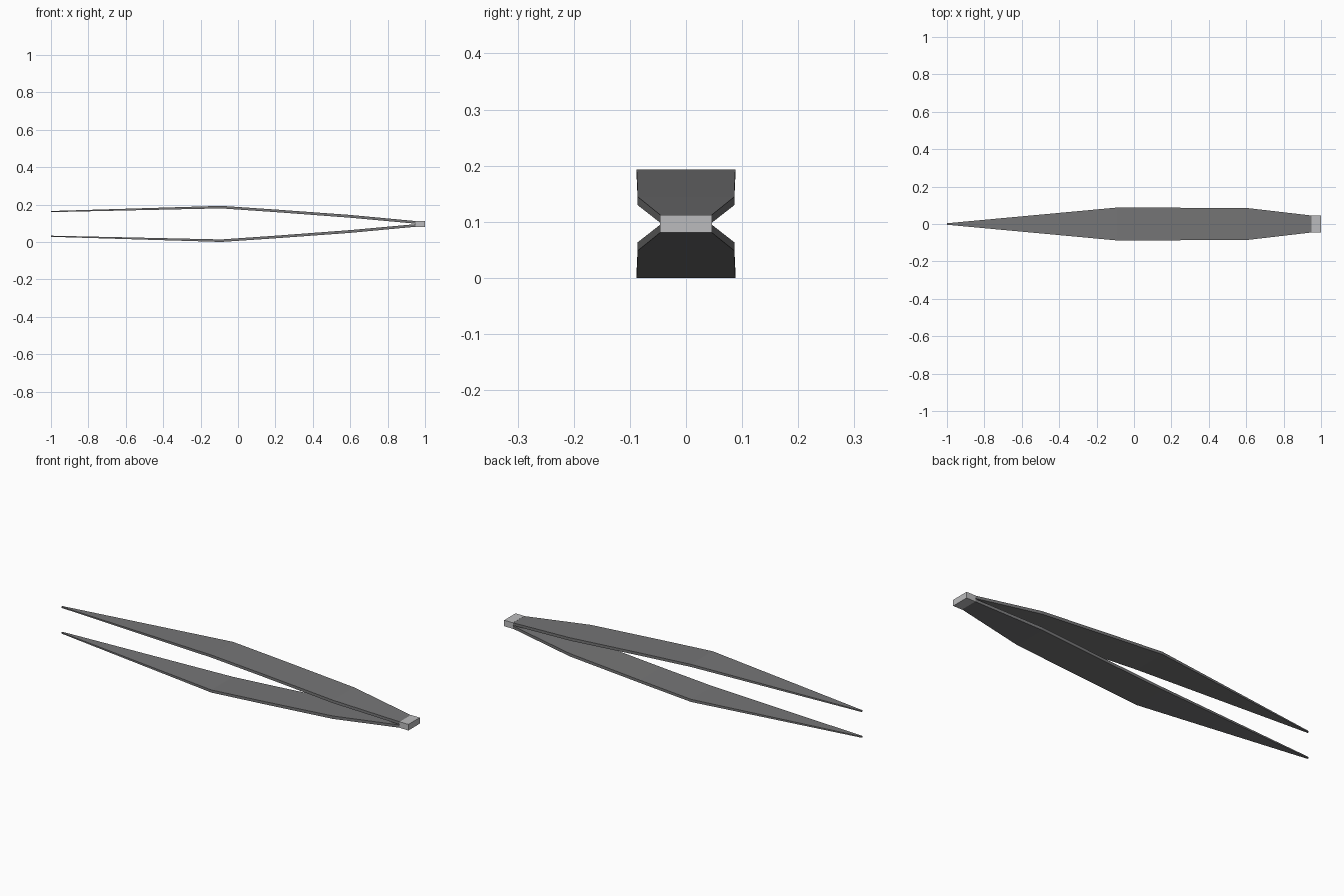
import bpy
import bmesh

if "Cube" in bpy.data.objects:
    bpy.data.objects.remove(bpy.data.objects["Cube"])

MID_Z = 0.0965


def material(name, value):
    m = bpy.data.materials.new(name)
    m.diffuse_color = (value, value, value * 1.02, 1)
    m.use_nodes = True
    m.node_tree.nodes["Principled BSDF"].inputs["Base Color"].default_value = m.diffuse_color
    return m


def finish(name, bm, mat):
    bmesh.ops.recalc_face_normals(bm, faces=bm.faces)
    me = bpy.data.meshes.new(name)
    bm.to_mesh(me)
    bm.free()
    me.materials.append(mat)
    ob = bpy.data.objects.new(name, me)
    bpy.context.collection.objects.link(ob)
    return ob


# Arm stations: x, half width, outer height and inner height from the mid plane
STATIONS = [
    (-1.0, 0.004, 0.069, 0.063),
    (-0.09, 0.088, 0.0965, 0.083),
    (0.2, 0.087, 0.077, 0.063),
    (0.6, 0.086, 0.048, 0.033),
    (0.952, 0.045, 0.015, 0.001),
]


def arm(name, side, mat):
    bm = bmesh.new()
    rings = []
    for x, w, outer, inner in STATIONS:
        corners = [(-w, outer), (w, outer), (w, inner), (-w, inner)]
        rings.append([bm.verts.new((x, y, MID_Z + side * h)) for y, h in corners])
    for a, b in zip(rings, rings[1:]):
        for i in range(4):
            j = (i + 1) % 4
            bm.faces.new((a[i], a[j], b[j], b[i]))
    bm.faces.new(rings[0])
    bm.faces.new(rings[-1])
    return finish(name, bm, mat)


steel = material("dark steel", 0.18)
light = material("light steel", 0.5)

# Two mirrored spring arms
arm("upper_arm", 1, steel)
arm("lower_arm", -1, steel)

# Joining block at the closed end
bm = bmesh.new()
bmesh.ops.create_cube(bm, size=1)
for v in bm.verts:
    v.co = (0.975 + v.co.x * 0.05, v.co.y * 0.092, MID_Z + v.co.z * 0.031)
finish("end_block", bm, light)
